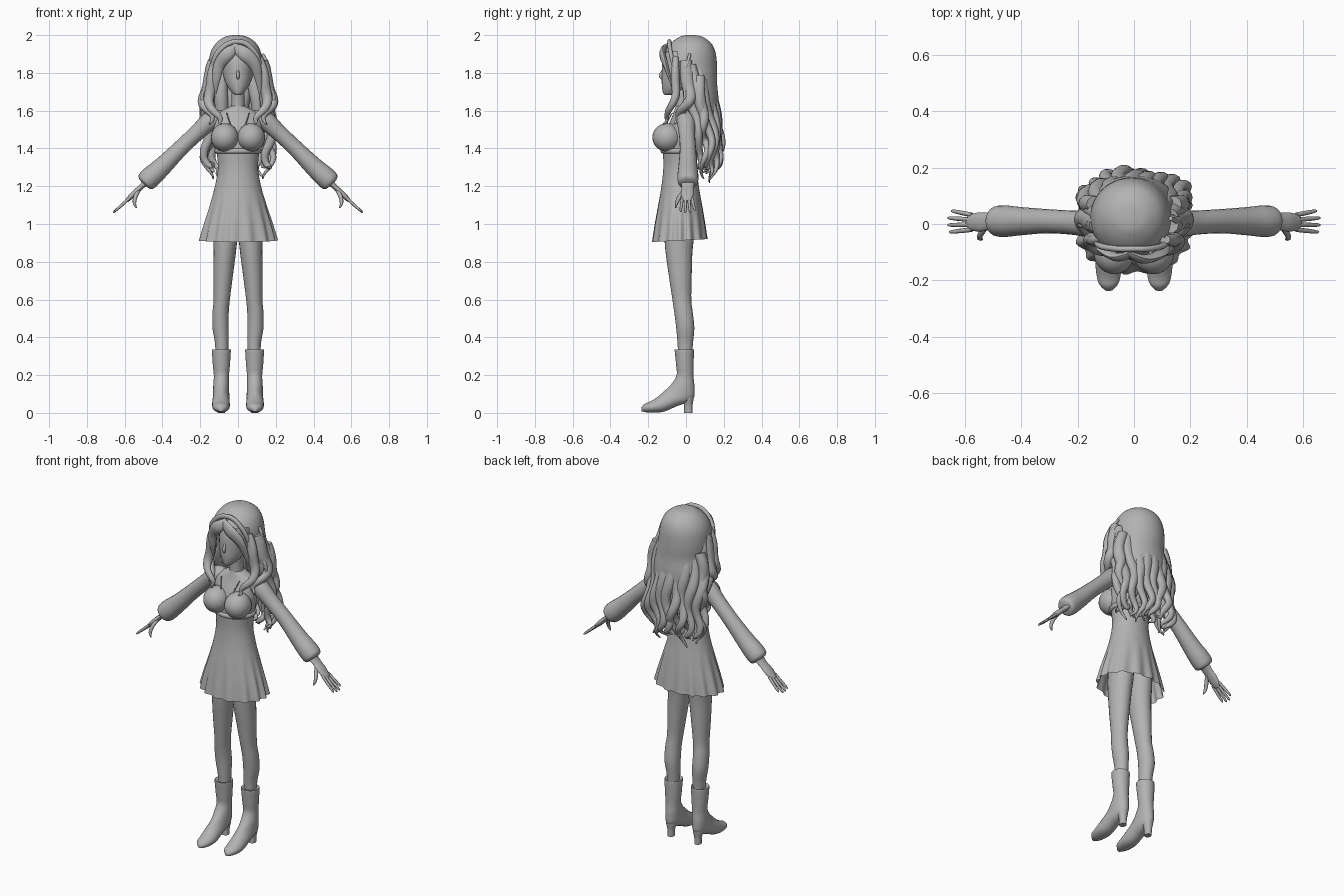
import bpy, bmesh, math, random
from mathutils import Vector

random.seed(4)
grey = bpy.data.materials.new("plain_grey")
grey.diffuse_color = (0.45, 0.45, 0.45, 1)


def spline(rows, k=5):
    """Catmull-Rom interpolation through rows of numbers."""
    out = []
    for i in range(len(rows) - 1):
        a, b, c, d = rows[max(i - 1, 0)], rows[i], rows[i + 1], rows[min(i + 2, len(rows) - 1)]
        for j in range(k):
            t = j / k
            out.append(tuple(0.5 * (2 * q + (r - p) * t + (2 * p - 5 * q + 4 * r - s) * t * t
                                    + (3 * q - p - 3 * r + s) * t ** 3)
                             for p, q, r, s in zip(a, b, c, d)))
    out.append(tuple(rows[-1]))
    return out


def skin(name, rings, close_start=True, close_end=True, drop=None, angle=60):
    """Join rings of points into one smooth object."""
    bm = bmesh.new()
    loops = [[bm.verts.new(p) for p in ring] for ring in rings]
    n = len(loops[0])
    for a, b in zip(loops, loops[1:]):
        for i in range(n):
            bm.faces.new((a[i], a[(i + 1) % n], b[(i + 1) % n], b[i]))
    if close_start:
        bm.faces.new(loops[0])
    if close_end:
        bm.faces.new(loops[-1])
    bmesh.ops.recalc_face_normals(bm, faces=bm.faces)
    if drop:
        gone = [f for f in bm.faces if drop(f.calc_center_median())]
        bmesh.ops.delete(bm, geom=gone, context='FACES')
    mesh = bpy.data.meshes.new(name)
    bm.to_mesh(mesh)
    bm.free()
    mesh.materials.append(grey)
    ob = bpy.data.objects.new(name, mesh)
    bpy.context.collection.objects.link(ob)
    bpy.ops.object.select_all(action='DESELECT')
    ob.select_set(True)
    bpy.context.view_layer.objects.active = ob
    bpy.ops.object.shade_smooth_by_angle(angle=math.radians(angle))
    return ob


def level(z, front, back, rx, cx=0):
    return (cx, rx, front, z, back, z)


def body(name, rows, n=24, side=1, k=5, shape=None, **kw):
    """Loft of ellipses, each spanning a front point and a back point."""
    rings = []
    for cx, rx, yf, zf, yb, zb in spline(rows, k):
        ring = []
        for i in range(n):
            a = math.tau * i / n
            c, s = math.cos(a), math.sin(a)
            p = Vector((side * (cx + rx * c), (yf + yb) / 2 + (yb - yf) / 2 * s,
                        (zf + zb) / 2 + (zb - zf) / 2 * s))
            ring.append(shape(p, a) if shape else p)
        rings.append(ring)
    return skin(name, rings, **kw)


def tube(name, rows, side=1, flat=1.0, n=10, k=5, wave=0, turns=2, phase=0):
    """Tapered tube along rows of (x, y, z, radius), with an optional curl."""
    pts = spline(rows, k)
    m = len(pts) - 1
    path = []
    for i, (x, y, z, r) in enumerate(pts):
        t = i / m
        w = wave * min(1, 1.6 * t)
        a = phase + math.tau * turns * t
        path.append((Vector((side * (x + w * math.sin(a)), y + 0.6 * w * math.cos(a), z)), max(r, 0.002)))
    rings = []
    for i, (p, r) in enumerate(path):
        t = (path[min(i + 1, m)][0] - path[max(i - 1, 0)][0]).normalized()
        u = t.cross(Vector((0, 1, 0))).normalized()
        v = u.cross(t)
        rings.append([p + u * r * math.cos(math.tau * j / n) + v * r * flat * math.sin(math.tau * j / n)
                      for j in range(n)])
    return skin(name, rings)


def ball(name, loc, radii):
    rows = [level(loc[2] + radii[2] * math.cos(a), loc[1] - radii[1] * math.sin(a),
                  loc[1] + radii[1] * math.sin(a), radii[0] * math.sin(a), loc[0])
            for a in (math.pi * (i + 0.15) / 12.3 for i in range(13))]
    return body(name, rows, k=2)


# Dress: bodice flowing into an open pleated skirt
def pleat(p, a):
    f = min(max((1.17 - p.z) / 0.25, 0), 1)
    s = 1 + f * 0.045 * math.cos(15 * a + 0.8 * math.sin(3 * a))
    return Vector((p.x * s, -0.03 + (p.y + 0.03) * s, p.z))


body("dress", [level(1.625, -.055, .03, .035), level(1.60, -.062, .045, .085),
               level(1.565, -.075, .06, .13), level(1.52, -.095, .068, .13),
               level(1.46, -.115, .07, .125), level(1.40, -.122, .065, .116),
               level(1.30, -.12, .058, .106), level(1.20, -.13, .068, .122),
               level(1.10, -.147, .085, .15), level(1.0, -.163, .1, .18),
               (0, .203, -.175, .905, .11, .92)], n=120, shape=pleat, close_end=False)
body("under_bust_band", [level(1.40, -.12, .065, .115), level(1.395, -.133, .072, .124),
                         level(1.378, -.133, .071, .122), level(1.372, -.118, .06, .11)], n=40, k=3)

# Neck and face
body("neck", [level(1.57, -.06, .04, .05), level(1.63, -.055, .028, .036),
              level(1.74, -.06, .03, .036)])
body("face", [level(1.682, -.112, -.08, .012), level(1.695, -.122, -.03, .032),
              level(1.735, -.128, .03, .06), level(1.79, -.128, .09, .08),
              level(1.86, -.124, .13, .09), level(1.92, -.1, .12, .085),
              level(1.965, -.05, .09, .045)], n=32)
tube("nose", [(0, -.118, 1.825, .004), (0, -.134, 1.785, .009), (0, -.124, 1.768, .005)], flat=1.1)

# Hair cap with an opening for the face
def face_gap(c):
    return (c.y < -.025 and abs(c.x) < .105 and c.z < 1.915) or (c.z < 1.72 and c.y < .03)


body("hair_cap", [level(2.0, .0, .05, .015, -.01), level(1.99, -.035, .09, .062, -.01),
                  level(1.955, -.083, .135, .108, -.01), level(1.9, -.116, .158, .136, -.012),
                  level(1.82, -.12, .165, .146, -.01), level(1.74, -.1, .165, .15, 0),
                  level(1.66, -.05, .172, .152), level(1.56, .02, .172, .14)],
     n=48, drop=face_gap, close_end=False)
tube("hair_band", [(-.137, -.055, 1.8, .012), (-.118, -.078, 1.89, .014), (-.06, -.088, 1.95, .014),
                   (0, -.088, 1.965, .014), (.05, -.088, 1.95, .014), (.1, -.078, 1.89, .014),
                   (.125, -.055, 1.8, .012)], flat=.8)
tube("right_fringe", [(-.03, -.1, 1.94, .02), (.03, -.124, 1.905, .036), (.085, -.11, 1.85, .032),
                      (.108, -.085, 1.77, .02), (.115, -.06, 1.69, .006)], flat=.45)
tube("left_fringe", [(0, -.1, 1.94, .02), (-.055, -.118, 1.9, .034), (-.1, -.095, 1.84, .03),
                     (-.115, -.08, 1.76, .02), (-.12, -.06, 1.69, .006)], flat=.45)

# Long wavy locks down the back, in an outer and an inner layer
for layer, count in ((0, 9), (1, 6)):
    for i in range(count):
        f = -1 + 2 * i / (count - 1)
        edge = f * f
        low = 1.2 + .05 * edge + random.uniform(0, .1)
        drop = .05 * layer
        tube("back_lock", [(f * .125, .105 - .075 * edge, 1.84, .03),
                           (f * .155, .14 - .075 * edge - drop, 1.68, .036),
                           (f * .165, .165 - .06 * edge - drop, 1.54, .03),
                           (f * .165, .185 - .055 * edge - drop, 1.41, .023),
                           (f * .155, .165 - .05 * edge - drop, 1.31, .016),
                           (f * .15, .14 - .04 * edge - drop, low, .004)],
             flat=.8, k=8, wave=.02, turns=2.3, phase=random.uniform(0, 6))

for s in (1, -1):
    # Locks framing the face, resting on the chest
    tube("front_lock", [(.11, -.055, 1.88, .02), (.138, -.055, 1.78, .03), (.15, -.06, 1.68, .028),
                        (.13, -.085, 1.6, .02), (.1, -.11, 1.55, .012), (.075, -.115, 1.53, .004)],
         s, flat=.8, k=8, wave=.014, turns=2.2, phase=1)
    tube("side_lock", [(.13, .0, 1.86, .03), (.16, .01, 1.74, .034), (.175, .015, 1.65, .026),
                       (.155, -.035, 1.58, .016), (.14, -.07, 1.53, .004)],
         s, flat=1.1, k=8, wave=.016, turns=1.8, phase=2)
    tube("shoulder_lock", [(.14, .07, 1.78, .03), (.175, .08, 1.64, .03), (.165, .095, 1.5, .022),
                           (.165, .1, 1.38, .018), (.155, .09, 1.24, .004)],
         s, k=10, wave=.024, turns=2.8)
    tube("loose_curl", [(.13, .02, 1.9, .008), (.165, .0, 1.82, .009), (.16, -.01, 1.74, .008),
                        (.19, .0, 1.66, .008), (.175, -.01, 1.58, .003)], s, wave=.008)

    # Bust and thin necklace
    ball("bust", (s * .07, -.1, 1.458), (.073, .078, .075))
    tube("necklace", [(.06, -.072, 1.588, .003), (.045, -.098, 1.54, .003), (.02, -.115, 1.48, .003),
                      (.002, -.125, 1.45, .003)], s, n=6)

    # Sleeve with a full cuff
    tube("sleeve", [(.08, -.005, 1.56, .04), (.14, 0, 1.55, .05), (.22, .005, 1.48, .043),
                    (.31, .01, 1.395, .043), (.4, .01, 1.305, .05), (.46, .01, 1.25, .056),
                    (.492, .01, 1.22, .05), (.5, .01, 1.212, .02)], s, n=20)

    # Hand
    tube("palm", [(.48, .01, 1.228, .017), (.52, .009, 1.19, .014), (.55, .007, 1.162, .015),
                  (.58, .006, 1.132, .012), (.592, .006, 1.12, .007)], s, flat=2.3, n=14)
    for i in range(4):
        y = -.02 + .0175 * i
        reach = (.93, 1, 1, .85)[i]
        tube("finger", [(.575, y, 1.137, .008), (.575 + .04 * reach, y * 1.2, 1.137 - .037 * reach, .008),
                        (.575 + .078 * reach, y * 1.4, 1.137 - .07 * reach, .006),
                        (.575 + .086 * reach, y * 1.4, 1.137 - .079 * reach, .002)], s, n=8, k=3)
    tube("thumb", [(.525, -.008, 1.18, .01), (.543, -.034, 1.145, .011), (.548, -.05, 1.11, .009),
                   (.538, -.055, 1.085, .003)], s, n=8, k=3)

    # Leg
    body("leg", [level(1.08, -.115, .055, .06, .062), level(.95, -.115, .045, .064, .066),
                 level(.85, -.108, .034, .059, .07), level(.72, -.09, .03, .051, .079),
                 level(.6, -.072, .028, .043, .086), level(.53, -.062, .036, .043, .092),
                 level(.45, -.052, .044, .043, .092), level(.37, -.045, .037, .036, .086),
                 level(.28, -.04, .03, .032, .086)], side=s)

    # Boot shaft, foot and slim heel
    body("boot", [level(.332, -.056, .038, .046, .088), level(.33, -.06, .042, .05, .088),
                  level(.25, -.052, .04, .045, .088), (.088, .04, -.05, .2, .04, .19),
                  (.089, .042, -.075, .155, .045, .13), (.089, .043, -.11, .12, .035, .07),
                  (.09, .046, -.15, .085, -.05, .035), (.09, .046, -.19, .06, -.12, .006),
                  (.09, .036, -.22, .047, -.195, .002), (.09, .012, -.237, .028, -.235, .008)],
         n=28, side=s)
    body("boot_heel", [level(.12, -.03, .042, .036, .089), level(.075, -.02, .04, .03, .089),
                       level(.04, -.01, .035, .021, .089), level(0, -.01, .034, .019, .089)],
         n=16, side=s, k=3)
